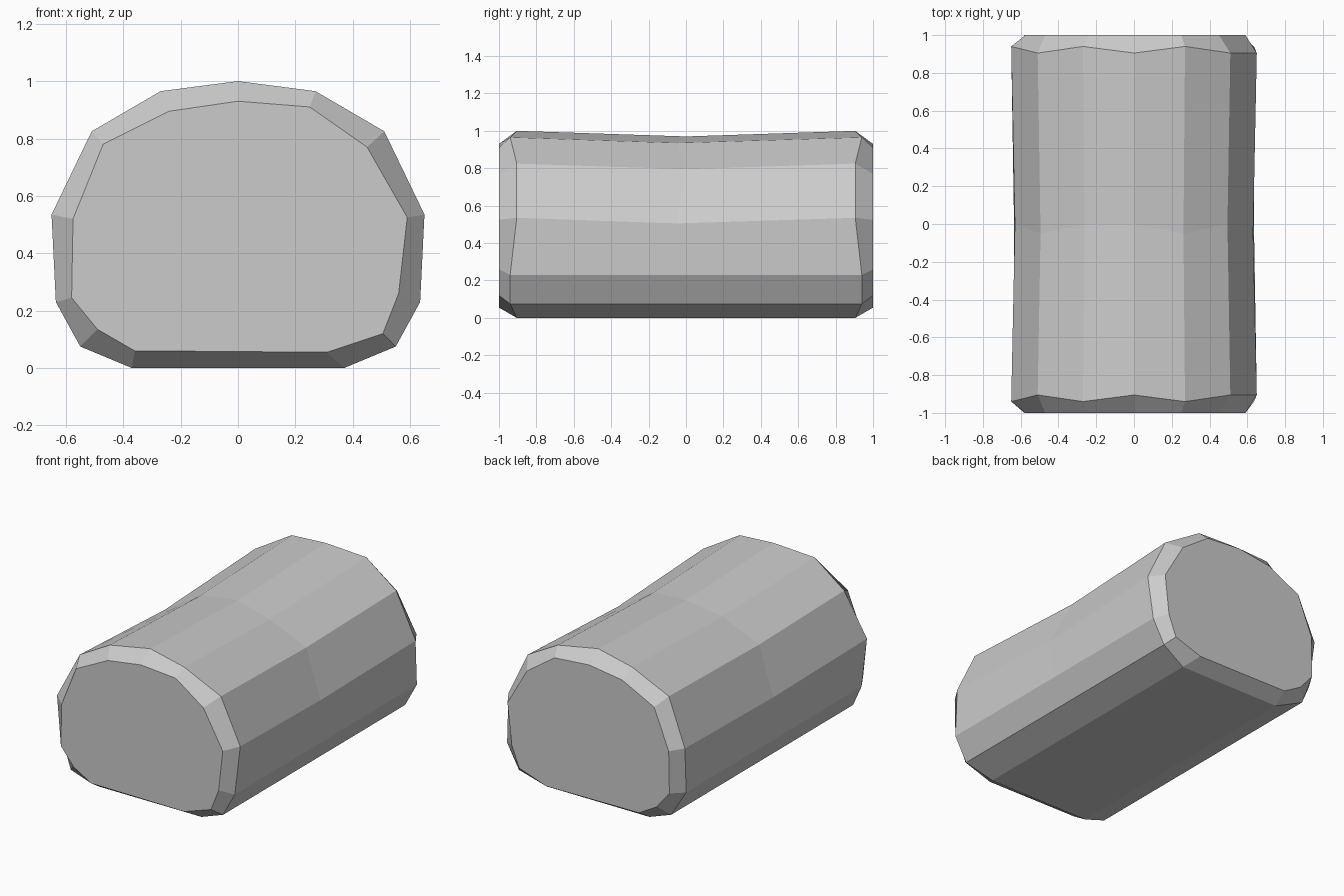
import bpy
import bmesh

cube = bpy.data.objects.get("Cube")
if cube:
    bpy.data.objects.remove(cube)

grey = bpy.data.materials.new("light grey")
grey.use_nodes = True
colour = (0.6, 0.6, 0.6, 1)
grey.diffuse_color = colour
grey.node_tree.nodes["Principled BSDF"].inputs["Base Color"].default_value = colour

# Half outline of the log, from the top round to the flat base: x, z
HALF = [(0, 1.0), (0.27, 0.965), (0.51, 0.825), (0.65, 0.535),
        (0.635, 0.23), (0.55, 0.075), (0.37, 0)]
OUTLINE = HALF + [(-x, z) for x, z in HALF[:0:-1]]

# Irregular hand-cut cap outline, in the same order as OUTLINE
CAP = [(0, 0.93), (0.25, 0.91), (0.45, 0.77), (0.59, 0.525), (0.56, 0.26),
       (0.505, 0.12), (0.31, 0.055), (-0.36, 0.06), (-0.49, 0.135),
       (-0.58, 0.245), (-0.575, 0.52), (-0.47, 0.78), (-0.24, 0.895)]

# Corners of the rim that sit a little nearer the ends
LONG = {1, 4, 5, 8, 10, 12}

bm = bmesh.new()


def end_rings(side):
    """Cap ring and rim ring for the front (-1) or back (1) end."""
    cap = [bm.verts.new((x, side, z)) for x, z in CAP]
    rim = [bm.verts.new((x, side * (0.94 if i in LONG else 0.905), z))
           for i, (x, z) in enumerate(OUTLINE)]
    return cap, rim


def waist_ring():
    """Slightly sunken ring at the middle; the base stays flat."""
    ring = []
    for i, (x, z) in enumerate(OUTLINE):
        upper = z > 0.5
        y = -0.05 if upper and i % 2 else 0
        ring.append(bm.verts.new((x * (0.97 if upper else 1), y,
                                  z - (0.03 if upper else 0))))
    return ring


def bridge(a, b):
    n = len(a)
    for i in range(n):
        j = (i + 1) % n
        bm.faces.new((a[i], a[j], b[j], b[i]))


# Front cap, chamfer, two body spans, chamfer, back cap
front_cap, front_rim = end_rings(-1)
back_cap, back_rim = end_rings(1)
rings = [front_cap, front_rim, waist_ring(), back_rim, back_cap]
for a, b in zip(rings, rings[1:]):
    bridge(a, b)
bm.faces.new(front_cap)
bm.faces.new(back_cap)
bmesh.ops.recalc_face_normals(bm, faces=bm.faces)

mesh = bpy.data.meshes.new("log_body")
bm.to_mesh(mesh)
bm.free()
mesh.materials.append(grey)
body = bpy.data.objects.new("log_body", mesh)
bpy.context.collection.objects.link(body)
